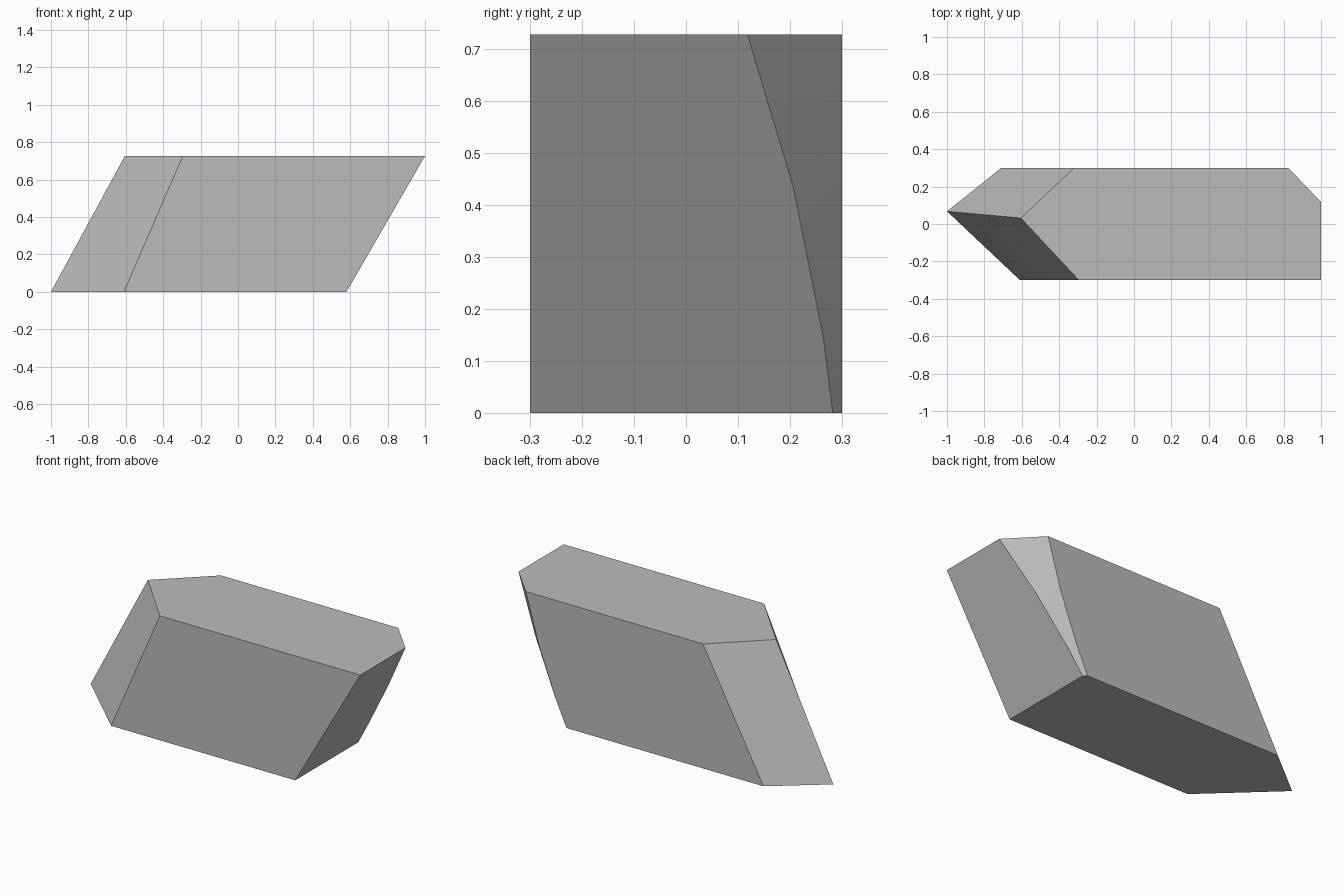
import bpy, bmesh

cube = bpy.data.objects.get("Cube")
if cube:
    bpy.data.objects.remove(cube, do_unlink=True)

HEIGHT, HALF_DEPTH = 0.727, 0.3

stone = bpy.data.materials.new("stone_grey")
stone.use_nodes = True
colour = (0.5, 0.5, 0.5, 1)
stone.diffuse_color = colour
stone.node_tree.nodes["Principled BSDF"].inputs["Base Color"].default_value = colour


def mix(low, high, t):
    return low + (high - low) * t


def outline(z, cut):
    """Cross-section of the leaning block; cut is the back corner chamfer."""
    t = z / HEIGHT
    right = mix(0.58, 1.0, t)
    return [
        (mix(-0.61, -0.295, t), -HALF_DEPTH, z),
        (right, -HALF_DEPTH, z),
        (right, HALF_DEPTH - cut, z),
        (right - cut * 0.96, HALF_DEPTH, z),
        (mix(-0.71, -0.32, t), HALF_DEPTH, z),
        (mix(-1.0, -0.605, t), mix(0.068, 0.032, t), z),
    ]


# Loft the block through its levels, with a chamfer that widens upward
bm = bmesh.new()
levels = [(0, 0.018), (0.145, 0.036), (0.435, 0.094), (HEIGHT, 0.182)]
rings = [[bm.verts.new(p) for p in outline(z, cut)] for z, cut in levels]
for low, high in zip(rings, rings[1:]):
    for i in range(len(low)):
        j = (i + 1) % len(low)
        bm.faces.new((low[i], low[j], high[j], high[i]))
bm.faces.new(rings[0][::-1])
bm.faces.new(rings[-1])
bmesh.ops.recalc_face_normals(bm, faces=bm.faces)

mesh = bpy.data.meshes.new("leaning_block")
bm.to_mesh(mesh)
bm.free()
mesh.materials.append(stone)
block = bpy.data.objects.new("leaning_block", mesh)
bpy.context.collection.objects.link(block)

# Soften only the gentle bends in the chamfer and the leaning sides
bpy.context.view_layer.objects.active = block
block.select_set(True)
bpy.ops.object.shade_smooth_by_angle(angle=0.35)
